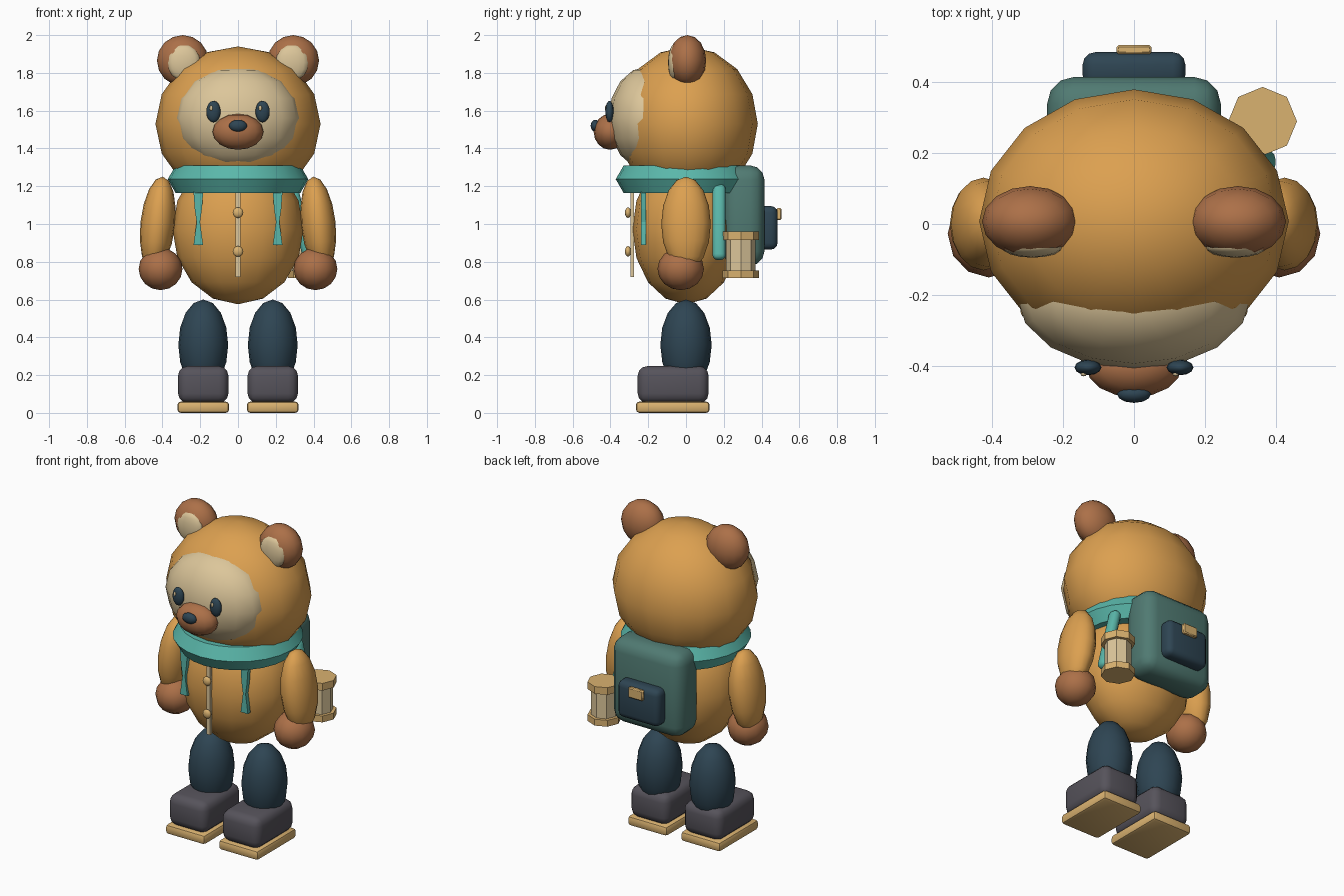
import bpy
import bmesh
from math import radians, cos, sin, pi
from mathutils import Matrix

cube = bpy.data.objects.get("Cube")
if cube:
    bpy.data.objects.remove(cube, do_unlink=True)


def material(name, r, g, b):
    lin = [((c / 255 + 0.055) / 1.055) ** 2.4 for c in (r, g, b)] + [1.0]
    m = bpy.data.materials.new(name)
    m.use_nodes = True
    m.diffuse_color = lin
    m.node_tree.nodes["Principled BSDF"].inputs["Base Color"].default_value = lin
    return m


FUR = material("honey_fur", 220, 160, 80)
BROWN = material("brown", 172, 112, 72)
CREAM = material("cream", 220, 198, 154)
TEAL = material("teal", 90, 183, 170)
GREEN = material("pack_green", 80, 122, 114)
NAVY = material("navy", 46, 69, 83)
GREY = material("boot_grey", 86, 83, 91)
TAN = material("tan", 218, 178, 112)


def finish(name, bm, mat, angle=None):
    """Turn a bmesh into an object; angle is the sharp edge limit."""
    bmesh.ops.recalc_face_normals(bm, faces=bm.faces)
    mesh = bpy.data.meshes.new(name)
    bm.to_mesh(mesh)
    bm.free()
    mesh.materials.append(mat)
    ob = bpy.data.objects.new(name, mesh)
    bpy.context.collection.objects.link(ob)
    if angle:
        bpy.ops.object.select_all(action='DESELECT')
        bpy.context.view_layer.objects.active = ob
        ob.select_set(True)
        bpy.ops.object.shade_smooth_by_angle(angle=radians(angle))
    return ob


def ball(name, loc, radii, mat, tilt=0, segs=16, rings=8):
    bm = bmesh.new()
    bmesh.ops.create_uvsphere(bm, u_segments=segs, v_segments=rings, radius=1)
    bm.transform(Matrix.Translation(loc) @ Matrix.Rotation(radians(tilt), 4, 'Y')
                 @ Matrix.Diagonal((*radii, 1)))
    return finish(name, bm, mat, 75)


def box(name, loc, size, mat, bevel=0.0, segs=3, tilt=0):
    bm = bmesh.new()
    bmesh.ops.create_cube(bm, size=1)
    bm.transform(Matrix.Diagonal((*size, 1)))
    if bevel:
        bmesh.ops.bevel(bm, geom=bm.edges[:], offset=bevel, segments=segs,
                        profile=0.5, affect='EDGES')
    bm.transform(Matrix.Translation(loc) @ Matrix.Rotation(radians(tilt), 4, 'Y'))
    return finish(name, bm, mat, 40)


def prism(name, loc, radius, height, mat, sides=8):
    bm = bmesh.new()
    bmesh.ops.create_cone(bm, cap_ends=True, segments=sides, radius1=radius,
                          radius2=radius, depth=height)
    bm.transform(Matrix.Translation(loc))
    return finish(name, bm, mat)


def ring(name, loc, major, minor, mat, around=24, sides=6):
    bm = bmesh.new()
    loops = []
    for i in range(around):
        a = 2 * pi * i / around
        loop = []
        for j in range(sides):
            b = 2 * pi * j / sides
            r = major + minor * cos(b)
            loop.append(bm.verts.new((r * cos(a), r * sin(a), minor * sin(b))))
        loops.append(loop)
    for i in range(around):
        p, q = loops[i], loops[(i + 1) % around]
        for j in range(sides):
            k = (j + 1) % sides
            bm.faces.new((p[j], q[j], q[k], p[k]))
    bm.transform(Matrix.Translation(loc))
    return finish(name, bm, mat, 35)


def drawstring(name, x, mat):
    """Flat cord that pinches in the middle and flares at its end."""
    bm = bmesh.new()
    levels = []
    for z, w in ((1.19, .027), (1.08, .019), (1.01, .009), (.96, .016), (.89, .025)):
        levels.append([bm.verts.new((x + sx * w, -.225 + sy * .013, z))
                       for sx, sy in ((-1, -1), (1, -1), (1, 1), (-1, 1))])
    for p, q in zip(levels, levels[1:]):
        for j in range(4):
            k = (j + 1) % 4
            bm.faces.new((p[j], p[k], q[k], q[j]))
    bm.faces.new(levels[0])
    bm.faces.new(levels[-1])
    return finish(name, bm, mat)


# Head and face
ball("head", (0, .008, 1.53), (.437, .372, .41), FUR)
ball("face_patch", (0, -.2, 1.56), (.332, .21, .275), CREAM)
ball("muzzle", (0, -.402, 1.488), (.135, .087, .095), BROWN)
ball("nose", (0, -.48, 1.52), (.048, .025, .032), NAVY, segs=12)

# Body with front strip and buttons
ball("body", (0, 0, .972), (.347, .284, .397), FUR)
ring("collar", (0, 0, 1.237), .289, .083, TEAL)
box("front_strip", (0, -.285, .945), (.026, .02, .45), CREAM)
for i, z in enumerate((1.06, .855)):
    ball(f"button_{i + 1}", (0, -.307, z), (.028, .016, .028), TAN, segs=12)

# Paired parts
for side, s in (("left", 1), ("right", -1)):
    ball(f"{side}_ear", (s * .293, .007, 1.865), (.136, .1, .135), BROWN)
    ball(f"{side}_inner_ear", (s * .287, -.063, 1.855), (.088, .032, .095), CREAM)
    ball(f"{side}_eye", (s * .13, -.405, 1.595), (.038, .022, .057), NAVY, segs=12)
    ball(f"{side}_eye_glint", (s * .13 - .012, -.424, 1.613), (.009, .006, .014),
         CREAM, segs=8, rings=6)
    drawstring(f"{side}_drawstring", s * .21, TEAL)
    ball(f"{side}_arm", (s * .425, 0, 1.0), (.092, .131, .252), FUR, tilt=-6 * s)
    ball(f"{side}_hand", (s * .41, -.028, .762), (.116, .123, .112), BROWN, segs=12)
    ball(f"{side}_leg", (s * .184, 0, .36), (.132, .136, .24), NAVY)
    box(f"{side}_boot", (s * .184, -.068, .15), (.266, .375, .195), GREY, .05)
    box(f"{side}_sole", (s * .184, -.07, .03), (.274, .39, .06), TAN, .018, 2)

# Backpack
box("backpack", (0, .305, 1.045), (.49, .22, .53), GREEN, .075)
box("backpack_pocket", (0, .435, .98), (.29, .1, .23), NAVY, .035)
box("pocket_clasp", (0, .492, 1.052), (.1, .026, .064), TAN, .006, 1)
box("backpack_strap", (.33, .175, 1.01), (.06, .07, .41), TEAL, .027, 3, tilt=-13)

# Hanging lantern
prism("lantern_glass", (.363, .29, .835), .077, .17, CREAM)
prism("lantern_top", (.363, .29, .937), .097, .045, TAN)
prism("lantern_base", (.363, .29, .735), .097, .04, TAN)
